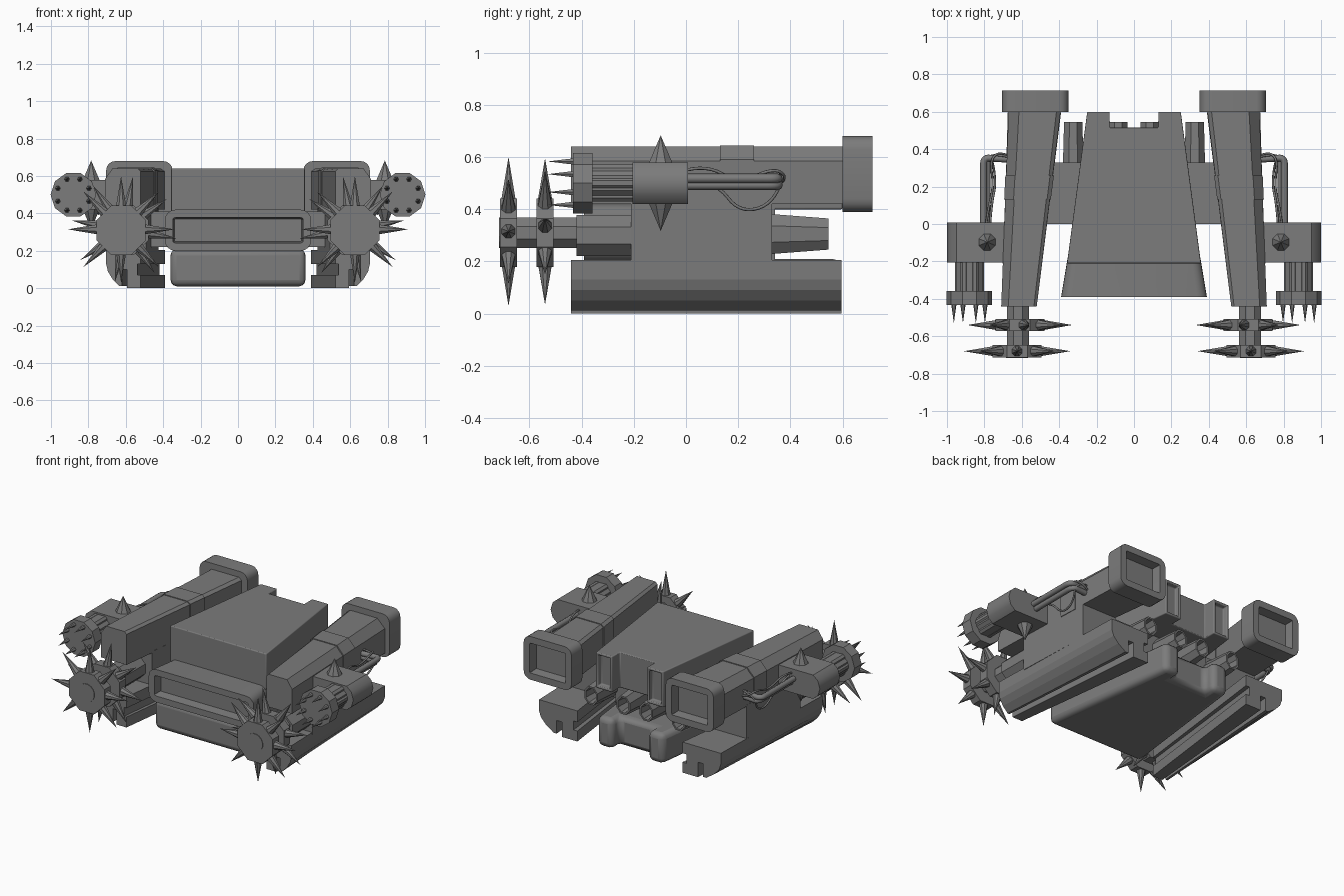
import bpy, bmesh, math
from mathutils import Vector, Matrix

if "Cube" in bpy.data.objects:
    bpy.data.objects.remove(bpy.data.objects["Cube"])

grey = bpy.data.materials.new("dark_grey")
grey.diffuse_color = (0.2, 0.2, 0.2, 1)
grey.use_nodes = True
grey.node_tree.nodes["Principled BSDF"].inputs["Base Color"].default_value = grey.diffuse_color


def finish(name, bm, mirror=False, bevel=0, smooth=True):
    """Turn a bmesh into an object with optional bevel and mirrored twin."""
    bmesh.ops.recalc_face_normals(bm, faces=bm.faces)
    me = bpy.data.meshes.new(name)
    bm.to_mesh(me)
    bm.free()
    me.materials.append(grey)
    ob = bpy.data.objects.new(name, me)
    bpy.context.collection.objects.link(ob)
    bpy.ops.object.select_all(action='DESELECT')
    ob.select_set(True)
    bpy.context.view_layer.objects.active = ob
    if smooth:
        bpy.ops.object.shade_smooth_by_angle(angle=math.radians(35))
    if bevel:
        m = ob.modifiers.new("bevel", 'BEVEL')
        m.width, m.segments, m.limit_method = bevel, 3, 'ANGLE'
        m.angle_limit = math.radians(50)
    if mirror:
        m = ob.modifiers.new("mirror", 'MIRROR')
        m.use_mirror_merge = False
    return ob


def recess(bm, faces, rim, depth):
    """Sink a pocket into each face, leaving a rim."""
    bmesh.ops.recalc_face_normals(bm, faces=bm.faces)
    bmesh.ops.inset_individual(bm, faces=faces, thickness=rim, depth=0)
    bmesh.ops.inset_individual(bm, faces=faces, thickness=0.008, depth=-depth)


def loft(bm, profile, y0, y1, r0=(0, 1), r1=None):
    """Sweep a (u, z) profile along y; u runs across the x range at each end."""
    ends = []
    for y, (a, b) in ((y0, r0), (y1, r1 or r0)):
        ends.append([bm.verts.new((a + (b - a) * u, y, z)) for u, z in profile])
    n = len(profile)
    for i in range(n):
        j = (i + 1) % n
        bm.faces.new((ends[0][i], ends[0][j], ends[1][j], ends[1][i]))
    return bm.faces.new(ends[0]), bm.faces.new(ends[1])


def rounded(x0, x1, z0, z1, r, n=4):
    """Rounded rectangle profile."""
    pts = []
    corners = ((x1 - r, z1 - r), (x0 + r, z1 - r), (x0 + r, z0 + r), (x1 - r, z0 + r))
    for k, (cx, cz) in enumerate(corners):
        for i in range(n + 1):
            a = math.pi / 2 * (k + i / n)
            pts.append((cx + r * math.cos(a), cz + r * math.sin(a)))
    return pts


def plan(bm, half, z0, z1):
    """Extrude a symmetric plan outline, given its right half from front to rear."""
    pts = half + [(-x, y) for x, y in reversed(half)]
    face = bm.faces.new([bm.verts.new((x, y, z0)) for x, y in pts])
    ext = bmesh.ops.extrude_face_region(bm, geom=[face])
    verts = [g for g in ext["geom"] if isinstance(g, bmesh.types.BMVert)]
    bmesh.ops.translate(bm, verts=verts, vec=(0, 0, z1 - z0))


def cone(bm, start, end, r1, r2=0, sides=8):
    """Cone or cylinder between two points."""
    a, b = Vector(start), Vector(end)
    d = b - a
    rot = d.to_track_quat('Z', 'Y').to_matrix().to_4x4()
    turn = Matrix.Rotation(math.pi / sides, 4, 'Z')
    bmesh.ops.create_cone(bm, cap_ends=True, segments=sides, radius1=r1, radius2=r2,
                          depth=d.length, matrix=Matrix.Translation((a + b) / 2) @ rot @ turn)


# central hood with notched rear and framed rear vents
bm = bmesh.new()
plan(bm, [(.358, -.21), (.25, .6), (.13, .6), (.13, .515)], .4, .64)
bmesh.ops.recalc_face_normals(bm, faces=bm.faces)
vents = [f for f in bm.faces if f.normal.y > .9 and f.calc_center_median().y > .55]
recess(bm, vents, .022, .03)
finish("hood", bm, bevel=.006)

# lower hull with the same notched rear
bm = bmesh.new()
plan(bm, [(.365, -.375), (.245, .595), (.13, .595), (.13, .515)], .01, .21)
finish("lower_hull", bm, bevel=.035)

# front bumper with recessed slot
bm = bmesh.new()
front, _ = loft(bm, rounded(0, 1, .2, .42, .055), -.39, -.18, (-.39, .39), (-.355, .355))
for v in bm.verts:  # round corners evenly across the stretched width
    s = 1 if v.co.x > 0 else -1
    if abs(v.co.x) < .385 and v.co.y < -.3 or abs(v.co.x) < .35 and v.co.y > -.3:
        full = .39 if v.co.y < -.3 else .355
        v.co.x = s * (full - (full - abs(v.co.x)) * 1.28)
recess(bm, [front], .042, .06)
finish("bumper", bm)

# core between the hood and hull, and bridges to the side pods
bm = bmesh.new()
plan(bm, [(.35, -.21), (.285, .34)], .19, .42)
plan(bm, [(.55, .0), (.5, .33)], .22, .41)
finish("core", bm)

# upper side pods
pod = [(0, .42), (1, .42), (1, .585), (.8, .64), (.08, .64), (0, .625)]
bm = bmesh.new()
loft(bm, pod, -.44, .62, (.52, .71), (.39, .67))
finish("upper_pod", bm, True, smooth=False)

# raised band around each pod
bm = bmesh.new()
band = [(0, .415), (1, .415), (1, .59), (.8, .645), (.08, .645), (0, .63)]
loft(bm, band, .13, .26, (.445, .694), (.428, .688))
finish("pod_band", bm, True, smooth=False)

# rear outlet collars with deep pockets
bm = bmesh.new()
collar = rounded(.35, .705, .39, .68, .05)
_, back = loft(bm, collar, .6, .715)
recess(bm, [back], .045, .06)
finish("outlet_collar", bm, True)

# middle of each pod
bm = bmesh.new()
loft(bm, [(0, .19), (1, .19), (1, .43), (0, .43)], -.21, .33, (.491, .702), (.424, .682))
finish("pod_middle", bm, True)

# lower skids with grooved undersides
skid = [(0, .205), (1, .205), (1, .13), (.95, .09), (.82, .05), (.62, .012), (.54, .012),
        (.54, .1), (.4, .1), (.4, 0), (0, 0), (0, .07), (.1, .07), (.1, .13), (0, .13)]
bm = bmesh.new()
loft(bm, skid, -.44, .595, (.52, .705), (.39, .675))
finish("skid", bm, True, smooth=False)

# four exhaust nozzles at the rear
bm = bmesh.new()
for x in (.085, .325):
    octagon = [(math.cos(a), math.sin(a)) for a in (math.pi / 4 * (i + .5) for i in range(8))]
    ring = [(.5 + .5 * c, .305 + .085 * s) for c, s in octagon]
    _, back = loft(bm, ring, .3, .545, (x - .06, x + .06), (x - .053, x + .053))
    for v in back.verts:
        v.co.z = .305 + (v.co.z - .305) * .76
    recess(bm, [back], .012, .09)
finish("exhaust_nozzle", bm, True, smooth=False)

# spiked wheel shafts
bm = bmesh.new()
cone(bm, (.62, -.71, .31), (.62, -.2, .31), .064, .064)
cone(bm, (.62, -.42, .3), (.62, -.2, .3), .085, .085)
finish("wheel_shaft", bm, True, smooth=False)

# two spiked wheels per shaft
for label, y, cx, turn in (("front", -.68, .625, 0), ("rear", -.54, .61, .17)):
    bm = bmesh.new()
    cone(bm, (cx, y - .033, .31), (cx, y + .033, .31), .142, .142)
    if label == "front":
        cone(bm, (cx, y - .037, .31), (cx, y, .31), .06, .06, 16)
    for i in range(8):
        a = turn + i * math.pi / 4
        d = Vector((math.cos(a), 0, math.sin(a)))
        c = Vector((cx, y, .315))
        cone(bm, c + d * .12, c + d * .285, .03)
    finish(label + "_spiked_wheel", bm, True, smooth=False)

# outer gun housings
bm = bmesh.new()
loft(bm, [(.68, .42), (.95, .42), (.985, .45), (1, .5), (.985, .55), (.95, .58), (.68, .58)],
     -.205, .008)
finish("gun_housing", bm, True)

# cone studs above and below each housing
bm = bmesh.new()
for s in (1, -1):
    cone(bm, (.785, -.097, .5 + s * .075), (.785, -.097, .5 + s * .183), .05)
finish("housing_stud", bm, True, smooth=False)

# outer barrels with toothed muzzle plates
bm = bmesh.new()
cone(bm, (.88, -.37, .5), (.88, -.2, .5), .075, .075)
for i in range(6):
    a = i * math.pi / 3
    x, z = .88 + .055 * math.cos(a), .5 + .055 * math.sin(a)
    cone(bm, (x, -.37, z), (x, -.2, z), .025, .025)
cone(bm, (.88, -.432, .5), (.88, -.358, .5), .122, .122, 10)
for i in range(8):
    a = (i + .5) * math.pi / 4
    x, z = .88 + .09 * math.cos(a), .5 + .09 * math.sin(a)
    cone(bm, (x, -.43, z), (x, -.53, z), .014, 0, 6)
finish("muzzle", bm, True, smooth=False)


def tube(name, pts, radius, kind='POLY'):
    """Round tube along a path, on both sides."""
    for side, s in (("right", 1), ("left", -1)):
        cu = bpy.data.curves.new(name, 'CURVE')
        cu.dimensions, cu.bevel_depth, cu.bevel_resolution = '3D', radius, 2
        cu.use_fill_caps = True
        sp = cu.splines.new(kind)
        sp.points.add(len(pts) - 1)
        for p, (x, y, z) in zip(sp.points, pts):
            p.co = (s * x, y, z, 1)
        if kind == 'NURBS':
            sp.use_endpoint_u, sp.order_u, sp.resolution_u = True, 3, 5
        cu.materials.append(grey)
        ob = bpy.data.objects.new(side + "_" + name, cu)
        bpy.context.collection.objects.link(ob)


# feed pipes and loose cables
for i, (x, z) in enumerate(((.805, .518), (.785, .492))):
    tube(f"feed_pipe_{i}", [(x, -.01, z), (x, .28, z), (x, .355, z), (x - .06, .35, z),
                            (.65, .345, z)], .018, 'NURBS')
tube("upper_cable", [(.79, 0, .55), (.78, .08, .57), (.75, .2, .5), (.77, .34, .56),
                     (.72, .39, .52), (.66, .36, .5)], .006, 'NURBS')
tube("lower_cable", [(.77, 0, .53), (.76, .12, .5), (.74, .2, .39), (.75, .32, .41),
                     (.78, .38, .53), (.67, .36, .54)], .006, 'NURBS')
